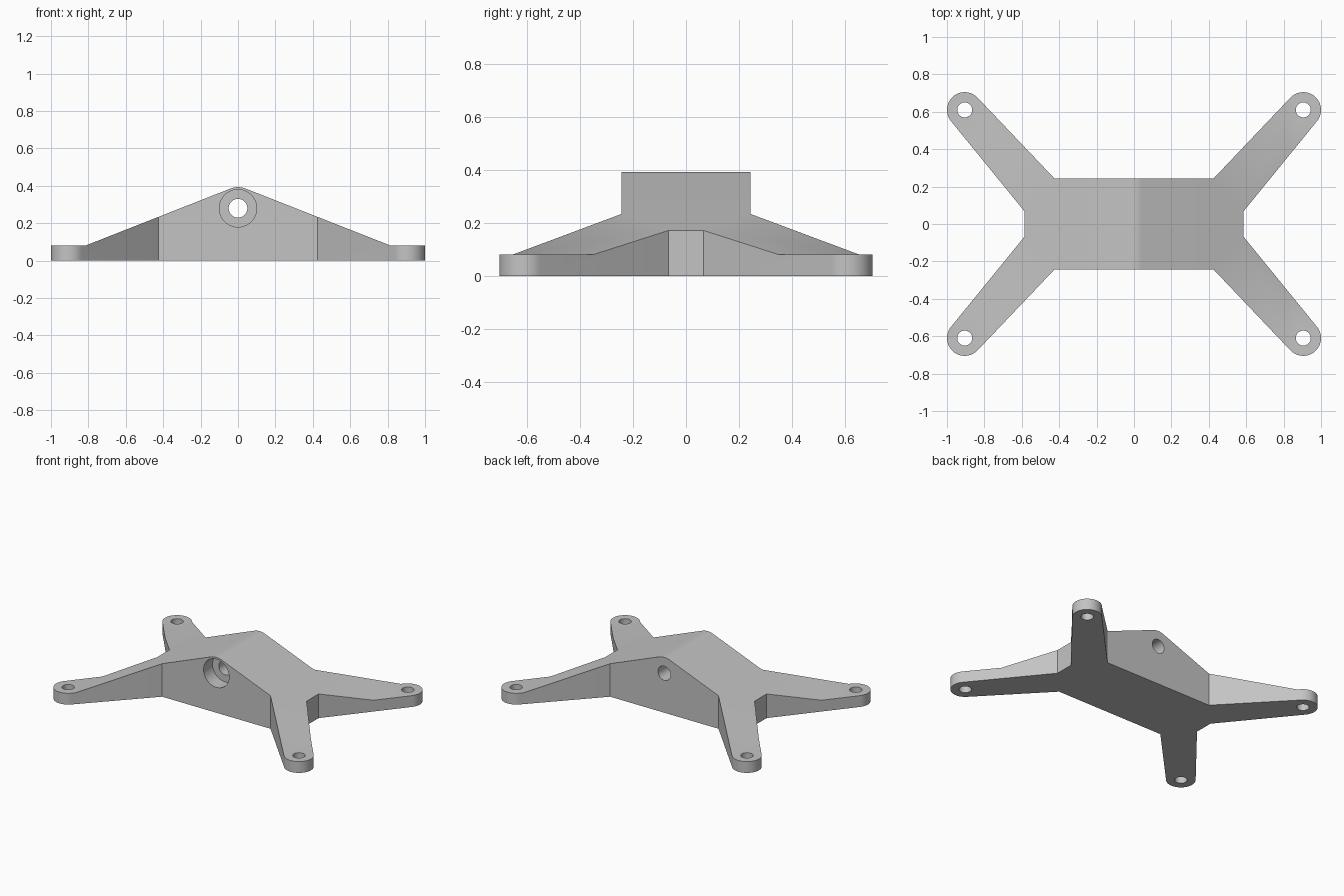
import bpy, bmesh
from math import sin, cos, pi, atan2, asin, hypot, radians
from mathutils import Matrix

cube = bpy.data.objects.get("Cube")
if cube:
    bpy.data.objects.remove(cube, do_unlink=True)

grey = bpy.data.materials.new("plain grey")
grey.use_nodes = True
colour = (0.55, 0.55, 0.55, 1)
grey.diffuse_color = colour
grey.node_tree.nodes["Principled BSDF"].inputs["Base Color"].default_value = colour

TIP = (0.905, 0.61)
TIP_R, HOLE_R = 0.095, 0.04
HALF_Y = 0.243
BORE_Z = 0.28
RIDGE_R = 0.113
SLOPE = radians(21.4)


def make_object(name, bm):
    bmesh.ops.recalc_face_normals(bm, faces=bm.faces)
    mesh = bpy.data.meshes.new(name)
    bm.to_mesh(mesh)
    bm.free()
    mesh.materials.append(grey)
    obj = bpy.data.objects.new(name, mesh)
    bpy.context.collection.objects.link(obj)
    return obj


def prism(name, points, place, direction):
    """Extrude a closed 2D outline along a direction."""
    bm = bmesh.new()
    face = bm.faces.new([bm.verts.new(place(a, b)) for a, b in points])
    result = bmesh.ops.extrude_face_region(bm, geom=[face])
    moved = [v for v in result["geom"] if isinstance(v, bmesh.types.BMVert)]
    bmesh.ops.translate(bm, verts=moved, vec=direction)
    return make_object(name, bm)


def cylinder(name, radius, depth, location, along_y=False):
    bm = bmesh.new()
    turn = Matrix.Rotation(pi / 2, 4, 'X') if along_y else Matrix()
    bmesh.ops.create_cone(bm, cap_ends=True, segments=48, radius1=radius,
                          radius2=radius, depth=depth,
                          matrix=Matrix.Translation(location) @ turn)
    return make_object(name, bm)


def tangent_angle(point, side):
    """Angle on the tip circle where a line from the point touches it."""
    dx, dy = point[0] - TIP[0], point[1] - TIP[1]
    return atan2(dy, dx) + side * (pi / 2 - asin(TIP_R / hypot(dx, dy)))


def combine(target, tool, operation):
    mod = target.modifiers.new(tool.name, 'BOOLEAN')
    mod.operation = operation
    mod.solver = 'EXACT'
    mod.object = tool
    bpy.context.view_layer.objects.active = target
    bpy.ops.object.modifier_apply(modifier=mod.name)
    bpy.data.objects.remove(tool, do_unlink=True)


# Plan outline: one rounded arm, mirrored to the other three corners
waist, shoulder = (0.585, 0.067), (0.425, HALF_Y)
start = tangent_angle(waist, 1) % (2 * pi) - 2 * pi
end = tangent_angle(shoulder, -1) % (2 * pi)
steps = 24
arc = [start + (end - start) * i / steps for i in range(steps + 1)]
quarter = ([waist] + [(TIP[0] + TIP_R * cos(a), TIP[1] + TIP_R * sin(a)) for a in arc]
           + [shoulder])
half = quarter + [(-x, y) for x, y in reversed(quarter)]
outline = half + [(x, -y) for x, y in reversed(half)]
bracket = prism("bracket", outline, lambda x, y: (x, y, 0), (0, 0, 0.6))

# Side profile: flat feet and a rounded ridge
ridge = [SLOPE * (1 - i / 6) for i in range(13)]
roof = [(RIDGE_R * sin(a), BORE_Z + RIDGE_R * cos(a)) for a in ridge]
profile = ([(1.1, -0.1), (1.1, 0.08), (0.817, 0.08)] + roof
           + [(-0.817, 0.08), (-1.1, 0.08), (-1.1, -0.1)])
combine(bracket, prism("roof_shape", profile, lambda x, z: (x, -1, z), (0, 2, 0)),
        'INTERSECT')

# Screw holes in the feet
for sx in (-1, 1):
    for sy in (-1, 1):
        combine(bracket, cylinder("screw_hole", HOLE_R, 0.4,
                                  (sx * TIP[0], sy * TIP[1], 0)), 'DIFFERENCE')

# Through bore with a wider recess at the front
combine(bracket, cylinder("bore", 0.05, 1, (0, 0, BORE_Z), True), 'DIFFERENCE')
combine(bracket, cylinder("recess", 0.1, 0.2, (0, -HALF_Y, BORE_Z), True), 'DIFFERENCE')

bpy.ops.object.select_all(action='DESELECT')
bracket.select_set(True)
bpy.context.view_layer.objects.active = bracket
bpy.ops.object.shade_smooth_by_angle(angle=radians(30))
